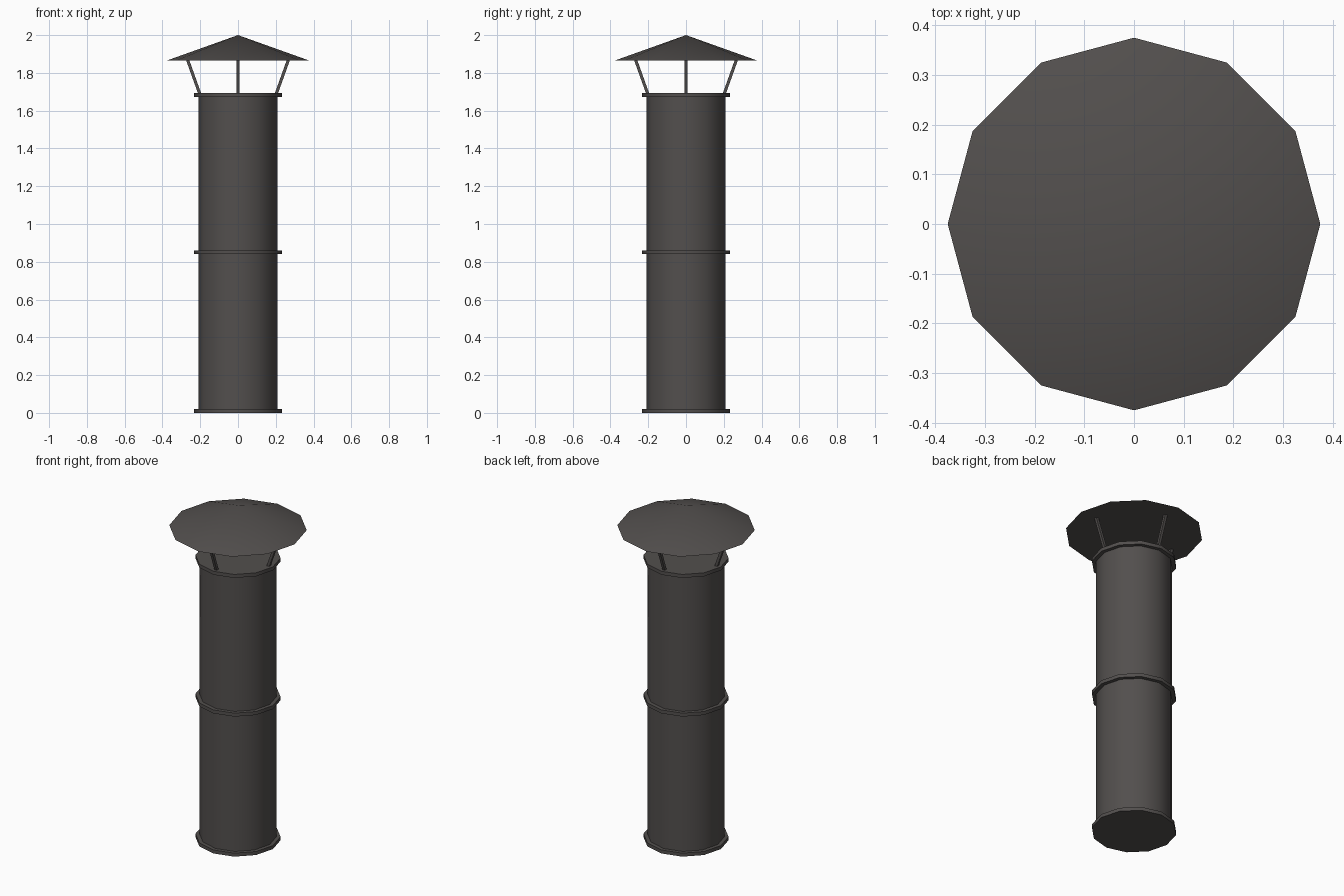
import bpy, math
from mathutils import Vector

if "Cube" in bpy.data.objects:
    bpy.data.objects.remove(bpy.data.objects["Cube"])

metal = bpy.data.materials.new("dark_metal")
metal.diffuse_color = (0.085, 0.078, 0.075, 1)
metal.use_nodes = True
metal.node_tree.nodes["Principled BSDF"].inputs["Base Color"].default_value = metal.diffuse_color


def finish(ob, name):
    ob.name = name
    ob.data.materials.append(metal)
    bpy.ops.object.shade_smooth_by_angle(angle=math.radians(35))
    return ob


def ring(name, r1, r2, z0, z1):
    # 12-sided cylinder or cone with corners on the x and y axes
    bpy.ops.mesh.primitive_cone_add(vertices=12, radius1=r1, radius2=r2,
                                    depth=z1 - z0, location=(0, 0, (z0 + z1) / 2))
    return finish(bpy.context.object, name)


# Pipe body
ring("pipe", 0.21, 0.21, 0.005, 1.685)

# Flanges at the bottom, middle and top
for name, z in (("bottom_flange", 0.0), ("middle_flange", 0.84), ("top_flange", 1.672)):
    ring(name, 0.232, 0.232, z, z + 0.021)

# Rain cap
ring("rain_cap", 0.375, 0.0, 1.866, 2.0)

# Four leaning cap struts
for i in range(4):
    a = i * math.pi / 2
    d = Vector((math.cos(a), math.sin(a), 0))
    p = d * 0.201 + Vector((0, 0, 1.685))
    q = d * 0.268 + Vector((0, 0, 1.872))
    bpy.ops.mesh.primitive_cube_add(size=1, location=(p + q) / 2)
    ob = bpy.context.object
    ob.scale = (0.016, 0.016, (q - p).length)
    ob.rotation_euler = (0, math.atan2(0.067, 0.187), a)
    finish(ob, "cap_strut_%d" % (i + 1))
